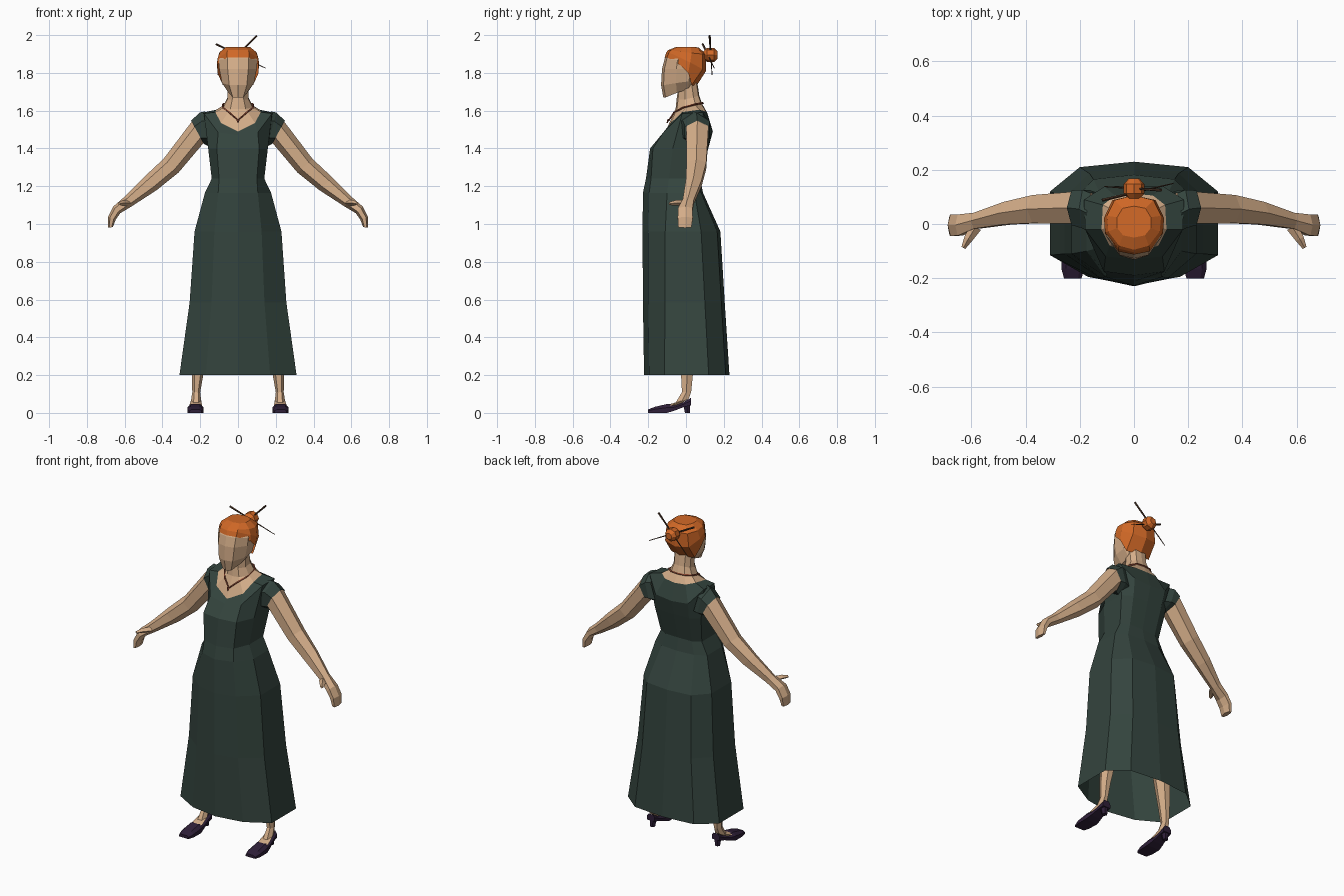
import bpy, bmesh, math
from mathutils import Vector as V


def material(name, r, g, b):
    m = bpy.data.materials.new(name)
    m.diffuse_color = (r, g, b, 1)
    return m


GREEN = material("dark green cloth", .034, .058, .048)
SKIN = material("skin", .66, .42, .25)
HAIR = material("orange hair", .64, .14, .02)
SHOE = material("dark purple leather", .028, .014, .04)
WOOD = material("dark wood", .07, .035, .02)
RED = material("red brown beads", .25, .06, .03)


def loft(name, rings, mat, cap0=False, cap1=False, mirror=False):
    """Skin a list of equal-sized rings with flat faces."""
    bm = bmesh.new()
    vs = [[bm.verts.new(p) for p in r] for r in rings]
    n = len(rings[0])
    for a, b in zip(vs, vs[1:]):
        for i in range(n):
            j = (i + 1) % n
            bm.faces.new((a[i], a[j], b[j], b[i]))
    if cap0:
        bm.faces.new(vs[0][::-1])
    if cap1:
        bm.faces.new(vs[-1])
    bmesh.ops.recalc_face_normals(bm, faces=bm.faces)
    me = bpy.data.meshes.new(name)
    bm.to_mesh(me)
    bm.free()
    me.materials.append(mat)
    ob = bpy.data.objects.new(name, me)
    bpy.context.collection.objects.link(ob)
    if mirror:
        ob.modifiers.new("mirror", 'MIRROR').use_mirror_merge = False
    return ob


def full(half):
    """Complete a half outline (front centre round to back centre) across x = 0."""
    return list(half) + [(-x, y, z) for x, y, z in half[-2:0:-1]]


def oval(c, u, v, n=6):
    """Ring with half axes u and v."""
    c, u, v = V(c), V(u), V(v)
    return [c + u * math.cos(2 * math.pi * i / n) + v * math.sin(2 * math.pi * i / n)
            for i in range(n)]


def level(z, w, front, fm, side, bm_, back):
    """Horizontal dress ring; fm and bm_ are (x, y) of the creases."""
    return full([(0, front, z), (*fm, z), (w, side[0], z), (w, side[1], z),
                 (*bm_, z), (0, back, z)])


# dress: skirt, waist, bust, shoulders and V neckline
neckline = [(0, -.108, 1.49), (.09, -.08, 1.535), (.12, -.02, 1.592),
            (.115, .07, 1.605), (.07, .105, 1.595), (0, .112, 1.59)]
loft("dress", [
    level(.20, .31, -.222, (.17, -.195), (-.115, .12), (.2, .21), .23),
    level(.585, .256, -.228, (.14, -.2), (-.11, .10), (.165, .187), .205),
    level(.96, .23, -.23, (.125, -.2), (-.11, .08), (.15, .165), .182),
    level(1.165, .175, -.228, (.105, -.195), (-.1, .045), (.11, .08), .09),
    level(1.24, .139, -.212, (.1, -.185), (-.09, .045), (.09, .072), .075),
    level(1.40, .158, -.19, (.112, -.175), (-.07, .08), (.1, .115), .118),
    full([(0, -.13, 1.47), (.105, -.12, 1.485), (.18, -.02, 1.585),
          (.185, .09, 1.59), (.11, .138, 1.5), (0, .142, 1.49)]),
    full(neckline)], GREEN)

# short sleeves
loft("sleeve", [
    oval((.145, .04, 1.5), (.03, 0, .096), (0, .085, 0)),
    oval((.178, .055, 1.5), (.025, 0, .09), (0, .082, 0)),
    oval((.214, .06, 1.485), (.034, 0, .062), (0, .074, 0))], GREEN, mirror=True)

# arms with hands
loft("arm", [
    oval((.17, .06, 1.515), (.03, 0, .06), (0, .065, 0)),
    oval((.214, .06, 1.485), (.03, 0, .058), (0, .068, 0)),
    oval((.355, .055, 1.308), (.04, 0, .036), (0, .06, 0)),
    oval((.465, .04, 1.213), (.034, 0, .034), (0, .048, 0)),
    oval((.583, .012, 1.118), (.019, 0, .025), (0, .034, 0)),
    oval((.642, -.004, 1.075), (.018, 0, .018), (0, .045, 0)),
    oval((.668, -.004, 1.03), (.02, 0, .008), (0, .046, 0)),
    oval((.675, -.006, .982), (.013, 0, -.002), (0, .04, 0))],
    SKIN, True, True, True)
loft("thumb", [
    oval((.585, -.012, 1.11), (.02, .01, 0), (0, 0, .016), 4),
    oval((.612, -.055, 1.112), (.014, .008, 0), (0, 0, .014), 4),
    oval((.63, -.088, 1.108), (.007, .004, 0), (0, 0, .008), 4)],
    SKIN, True, True, True)

# bare chest and neck
loft("neck", [
    full(neckline),
    full([(0, -.055, 1.61), (.04, -.048, 1.61), (.078, -.005, 1.615),
          (.075, .05, 1.63), (.045, .08, 1.635), (0, .086, 1.635)]),
    full([(0, -.05, 1.66), (.03, -.042, 1.66), (.056, -.005, 1.66),
          (.056, .04, 1.67), (.035, .065, 1.68), (0, .07, 1.68)]),
    full([(0, -.04, 1.73), (.03, -.035, 1.73), (.055, -.005, 1.73),
          (.055, .03, 1.74), (.035, .055, 1.75), (0, .06, 1.75)])], SKIN)


# head
def head_ring(w, yf, yb, zf, zb):
    zs = [zf, zf, zf * .55 + zb * .45, zf * .2 + zb * .8, zb, zb]
    xs = [0, .55 * w, w, w, .65 * w, 0]
    ys = [yf, yf * .9, yf * .4, yb * .3, yb * .85, yb]
    return full(list(zip(xs, ys, zs)))


loft("head", [
    head_ring(.05, -.12, .045, 1.67, 1.725),
    head_ring(.085, -.132, .05, 1.735, 1.76),
    head_ring(.099, -.127, .085, 1.82, 1.82),
    head_ring(.102, -.113, .09, 1.875, 1.86),
    head_ring(.088, -.095, .08, 1.905, 1.89)], SKIN, True, True)

# swept-back hair
loft("hair", [
    full([(0, -.113, 1.882), (.058, -.101, 1.882), (.107, -.035, 1.845),
          (.109, .012, 1.80), (.08, .03, 1.735), (0, .055, 1.73)]),
    full([(0, -.105, 1.908), (.058, -.09, 1.908), (.107, -.03, 1.88),
          (.111, .022, 1.855), (.08, .088, 1.82), (0, .106, 1.81)]),
    full([(0, -.095, 1.92), (.055, -.08, 1.92), (.095, -.028, 1.912),
          (.1, .03, 1.905), (.072, .088, 1.9), (0, .106, 1.9)]),
    full([(0, -.05, 1.938), (.04, -.042, 1.938), (.062, -.015, 1.938),
          (.062, .025, 1.938), (.042, .058, 1.935), (0, .066, 1.935)])],
    HAIR, False, True)

# hair bun
bun_c, bun_r = V((0, .13, 1.895)), .042
loft("hair_bun", [
    oval(bun_c + V((0, bun_r * math.sin(a), 0)), (bun_r * math.cos(a), 0, 0),
         (0, 0, bun_r * math.cos(a)), 8)
    for a in map(math.radians, (-60, -25, 25, 62))], HAIR, True, True)


# hair sticks, thicker at the top end
def stick(name, a, b):
    a, b = V(a), V(b)
    u = (b - a).cross(V((0, 1, 0))).normalized()
    v = (b - a).cross(u).normalized()
    loft(name, [oval(a, u * .006, v * .006, 5), oval(b, u * .002, v * .002, 5)],
         WOOD, True, True)


stick("hair_stick_tall", (.1, .125, 1.998), (-.108, .138, 1.79))
stick("hair_stick_wide", (-.117, .088, 1.952), (.145, .15, 1.825))


# necklace and pendant
half = [(0, -.09, 1.55), (.045, -.064, 1.59), (.08, -.015, 1.617),
        (.08, .05, 1.634), (.047, .084, 1.64), (0, .09, 1.64)]
cord = full(half)
bead = []
for i, p in enumerate(cord):
    t = (V(cord[(i + 1) % len(cord)]) - V(cord[i - 1])).normalized()
    s = t.cross(V((0, 0, 1))).normalized()
    bead.append(oval(p, s * .005, t.cross(s) * .005, 4))
loft("necklace", bead + bead[:1], RED)
loft("pendant", [oval((0, -.092, 1.555), (.01, 0, 0), (0, .006, 0), 4),
                 oval((0, -.1, 1.535), (.002, 0, 0), (0, .003, 0), 4)], RED, True, True)

# legs and feet
loft("leg", [
    oval((.15, .0, .75), (.06, 0, 0), (0, .06, 0)),
    oval((.195, .01, .35), (.043, 0, 0), (0, .05, 0)),
    oval((.214, .005, .2), (.03, 0, 0), (0, .036, 0)),
    oval((.221, .003, .11), (.021, 0, 0), (0, .028, 0)),
    oval((.222, -.02, .065), (.027, 0, 0), (0, .04, .012)),
    oval((.224, -.075, .04), (.034, 0, 0), (0, .04, -.0))],
    SKIN, True, True, True)


# heeled shoes: sections along the foot as (y, centre x, half width, bottom, top)
def sole(y, x, w, lo, hi):
    return [(x - w, y, lo), (x + w, y, lo), (x + w, y, lo + (hi - lo) * .6),
            (x + w * .6, y, hi), (x - w * .6, y, hi), (x - w, y, lo + (hi - lo) * .6)]


loft("shoe", [
    sole(-.202, .226, .032, 0, .018), sole(-.165, .226, .042, 0, .032),
    sole(-.10, .225, .043, 0, .047), sole(-.06, .224, .036, .012, .042),
    sole(-.015, .222, .029, .03, .055), sole(.026, .22, .026, .04, .08)],
    SHOE, True, True, True)
loft("shoe_heel", [
    oval((.22, .008, 0), (.016, 0, 0), (0, .016, 0)),
    oval((.22, .003, .05), (.023, 0, 0), (0, .022, 0))], SHOE, True, True, True)
